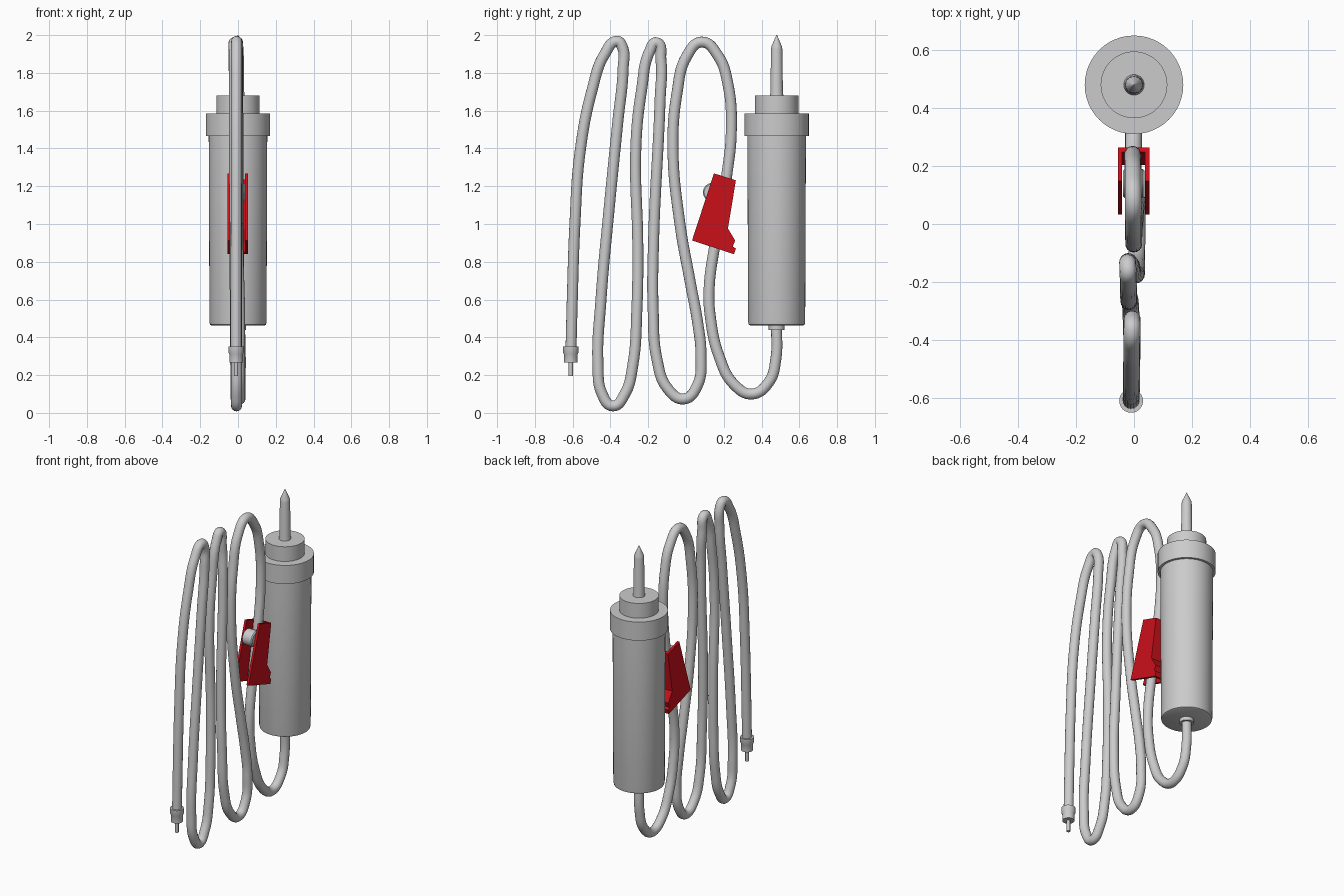
import bpy, bmesh, math
from mathutils import Vector

if "Cube" in bpy.data.objects:
    bpy.data.objects.remove(bpy.data.objects["Cube"])


def finish(ob, angle=30):
    bpy.ops.object.select_all(action='DESELECT')
    ob.select_set(True)
    bpy.context.view_layer.objects.active = ob
    bpy.ops.object.shade_smooth_by_angle(angle=math.radians(angle))
    return ob


def from_bmesh(name, bm):
    bmesh.ops.recalc_face_normals(bm, faces=bm.faces)
    me = bpy.data.meshes.new(name)
    bm.to_mesh(me)
    bm.free()
    ob = bpy.data.objects.new(name, me)
    bpy.context.collection.objects.link(ob)
    return ob


def lathe(name, profile, x, y, n=48):
    """Closed solid of revolution about a vertical axis; profile is (radius, z)."""
    bm = bmesh.new()
    rings = [[bm.verts.new((x + r * math.cos(2 * math.pi * i / n),
                            y + r * math.sin(2 * math.pi * i / n), z))
              for i in range(n)] for r, z in profile]
    for a, b in zip(rings, rings[1:]):
        for i in range(n):
            j = (i + 1) % n
            bm.faces.new((a[i], a[j], b[j], b[i]))
    bm.faces.new(rings[0])
    bm.faces.new(rings[-1])
    return finish(from_bmesh(name, bm))


def extrude_x(name, outline, x0, x1, mat):
    """Extrude a (y, z) outline between two x positions."""
    bm = bmesh.new()
    a = [bm.verts.new((x0, y, z)) for y, z in outline]
    b = [bm.verts.new((x1, y, z)) for y, z in outline]
    bm.faces.new(a)
    bm.faces.new(b)
    for i in range(len(a)):
        j = (i + 1) % len(a)
        bm.faces.new((a[i], a[j], b[j], b[i]))
    ob = from_bmesh(name, bm)
    ob.data.materials.append(mat)
    return ob


# Drip chamber, collar, cap and spike
CY = 0.48
lathe("drip_chamber", [(0.14, 0.463), (0.148, 0.467), (0.151, 0.48), (0.155, 1.47)], 0, CY)
lathe("chamber_collar", [(0.17, 1.465), (0.17, 1.585)], 0, CY)
lathe("chamber_cap", [(0.115, 1.58), (0.115, 1.68)], 0, CY)
lathe("spike", [(0.036, 1.675), (0.033, 1.70), (0.030, 1.925), (0.028, 1.94), (0.002, 2.0)], 0, CY, 32)
lathe("outlet_nub", [(0.042, 0.44), (0.042, 0.47)], 0, CY, 32)

# Hanging tube: each run starts at sideways offset x and follows (y, z) points
runs = [
    (0.0, [(0.48, 0.46), (0.475, 0.28), (0.44, 0.165), (0.35, 0.10), (0.255, 0.15),
           (0.175, 0.30), (0.13, 0.50), (0.122, 0.65), (0.158, 0.92), (0.216, 1.26)]),
    (-0.005, [(0.24, 1.50), (0.222, 1.74), (0.17, 1.89), (0.083, 1.963), (0.005, 1.89),
              (-0.048, 1.69), (-0.069, 1.40)]),
    (0.0, [(-0.032, 1.0), (0.021, 0.70), (0.063, 0.47)]),
    (0.012, [(0.079, 0.31), (0.06, 0.145), (-0.01, 0.074), (-0.098, 0.13), (-0.153, 0.28)]),
    (0.008, [(-0.174, 0.55), (-0.172, 0.90), (-0.137, 1.66)]),
    (-0.022, [(-0.133, 1.87), (-0.156, 1.96), (-0.19, 1.92), (-0.235, 1.71)]),
    (-0.018, [(-0.265, 1.42), (-0.255, 0.87), (-0.26, 0.55), (-0.282, 0.25), (-0.324, 0.10)]),
    (-0.008, [(-0.387, 0.037), (-0.444, 0.10), (-0.466, 0.26), (-0.45, 0.60),
              (-0.407, 1.08), (-0.36, 1.55)]),
    (-0.006, [(-0.333, 1.82), (-0.338, 1.94), (-0.365, 1.967), (-0.43, 1.90), (-0.497, 1.71),
              (-0.561, 1.38), (-0.588, 1.0)]),
    (-0.01, [(-0.602, 0.60), (-0.609, 0.33)]),
]
path = []
for k, (x, pts) in enumerate(runs):
    nx = runs[min(k + 1, len(runs) - 1)][0]
    path += [Vector((x + (nx - x) * i / len(pts), y, z)) for i, (y, z) in enumerate(pts)]
cu = bpy.data.curves.new("tube", 'CURVE')
cu.dimensions = '3D'
cu.bevel_depth = 0.029
cu.bevel_resolution = 6
cu.resolution_u = 8
cu.use_fill_caps = True
sp = cu.splines.new('BEZIER')
sp.bezier_points.add(len(path) - 1)
for bp, co in zip(sp.bezier_points, path):
    bp.co = co
    bp.handle_left_type = bp.handle_right_type = 'AUTO'
tube = bpy.data.objects.new("tube", cu)
bpy.context.collection.objects.link(tube)
bpy.context.view_layer.objects.active = tube
tube.select_set(True)
bpy.ops.object.convert(target='MESH')
finish(bpy.context.view_layer.objects.active, 50)

# End fitting with narrow tip
lathe("end_fitting", [(0.036, 0.267), (0.036, 0.31), (0.041, 0.32), (0.041, 0.352)], -0.01, -0.61, 32)
lathe("end_tip", [(0.011, 0.195), (0.011, 0.28)], -0.01, -0.61, 20)

# Red roller clamp: two side plates and a rear wall, open to the front
red = bpy.data.materials.new("clamp_red")
red.diffuse_color = (0.6, 0.005, 0.01, 1)
red.use_nodes = True
red.node_tree.nodes["Principled BSDF"].inputs["Base Color"].default_value = red.diffuse_color
rear = [(0.264, 1.231), (0.222, 0.976), (0.26, 0.913), (0.248, 0.88), (0.264, 0.87), (0.254, 0.84)]
plate = [(0.148, 1.268)] + rear + [(0.032, 0.913)]
for side, x0, x1 in (("left", -0.056, -0.041), ("right", 0.038, 0.053)):
    extrude_x("clamp_plate_" + side, plate, x0, x1, red)
wall = rear + [(0.236, 0.846), (0.23, 0.90), (0.204, 0.97), (0.248, 1.236)]
extrude_x("clamp_rear_wall", wall, -0.045, 0.045, red)

# Roller wheel sitting between the plates
roller = lathe("clamp_roller", [(0.044, -0.037), (0.05, -0.031), (0.05, 0.031), (0.044, 0.037)], 0, 0, 32)
roller.rotation_euler = (0, math.pi / 2, 0)
roller.location = (-0.001, 0.14, 1.168)
